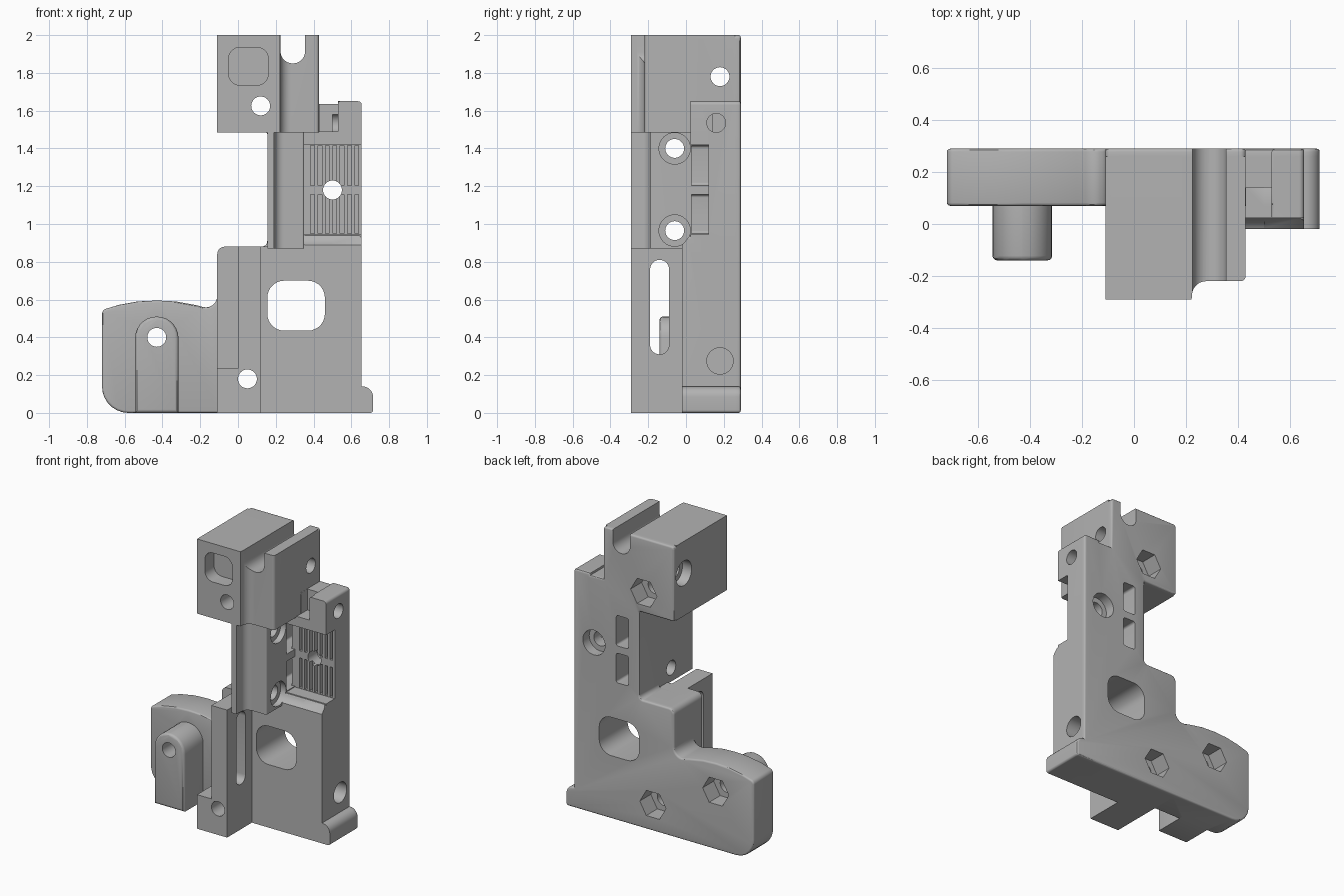
import bpy, bmesh, math
from mathutils import Vector

cube = bpy.data.objects.get("Cube")
if cube:
    bpy.data.objects.remove(cube, do_unlink=True)

grey = bpy.data.materials.new("plain grey")
grey.use_nodes = True
COLOUR = (0.45, 0.45, 0.45, 1)
grey.diffuse_color = COLOUR
grey.node_tree.nodes["Principled BSDF"].inputs["Base Color"].default_value = COLOUR


def rounded(points, steps=7):
    """Round each (u, v, radius) corner that has a radius."""
    out = []
    for i, p in enumerate(points):
        c = Vector(p[:2])
        r = p[2] if len(p) > 2 else 0
        if not r:
            out.append(c)
            continue
        a = (Vector(points[i - 1][:2]) - c).normalized()
        b = (Vector(points[(i + 1) % len(points)][:2]) - c).normalized()
        half = a.angle(b) / 2
        centre = c + (a + b).normalized() * r / math.sin(half)
        start = c + a * r / math.tan(half) - centre
        end = c + b * r / math.tan(half) - centre
        turn = math.atan2(start.x * end.y - start.y * end.x, start.dot(end))
        for k in range(steps + 1):
            t = turn * k / steps
            out.append(centre + Vector((start.x * math.cos(t) - start.y * math.sin(t),
                                        start.x * math.sin(t) + start.y * math.cos(t))))
    return out


def rect(u0, u1, v0, v1, r=0):
    return [(u0, v0, r), (u1, v0, r), (u1, v1, r), (u0, v1, r)]


def circle(u, v, r, n=32):
    return [(u + r * math.cos(math.tau * i / n), v + r * math.sin(math.tau * i / n))
            for i in range(n)]


def prism(name, points, axis, lo, hi, bevel=0):
    """Extrude a profile along an axis."""
    place = {"x": lambda u, v, t: (t, u, v),
             "y": lambda u, v, t: (u, t, v),
             "z": lambda u, v, t: (u, v, t)}[axis]
    bm = bmesh.new()
    face = bm.faces.new([bm.verts.new(place(u, v, lo)) for u, v in rounded(points)])
    ext = bmesh.ops.extrude_face_region(bm, geom=[face])
    shift = Vector(place(0, 0, hi - lo))
    bmesh.ops.translate(bm, vec=shift,
                        verts=[g for g in ext["geom"] if isinstance(g, bmesh.types.BMVert)])
    bmesh.ops.recalc_face_normals(bm, faces=bm.faces)
    if bevel:
        rims = [e for f in bm.faces if abs(f.normal.dot(shift.normalized())) > 0.9
                for e in f.edges]
        bmesh.ops.bevel(bm, geom=list(set(rims)), offset=bevel, segments=3,
                        profile=0.5, affect="EDGES")
    mesh = bpy.data.meshes.new(name)
    bm.to_mesh(mesh)
    bm.free()
    mesh.materials.append(grey)
    ob = bpy.data.objects.new(name, mesh)
    bpy.context.collection.objects.link(ob)
    return ob


def combine(target, other, operation):
    mod = target.modifiers.new("combine", "BOOLEAN")
    mod.operation, mod.solver, mod.object = operation, "EXACT", other
    bpy.context.view_layer.objects.active = target
    bpy.ops.object.modifier_apply(modifier=mod.name)
    bpy.data.objects.remove(other, do_unlink=True)


# Back plate with the whole outline: foot, tab, head, neck and wing
body = prism("bracket_body", [
    (-.72, 0, .14), (.715, 0, .015), (.715, .14, .055), (.655, .14), (.655, 1.65, .02),
    (.53, 1.65), (.53, 1.635), (.43, 1.635), (.43, 2, .02), (-.11, 2, .02),
    (-.11, 1.485, .01), (.155, 1.485, .01), (.155, .88, .03), (-.11, .88, .04),
    (-.11, .54, .06), (-.22, .57), (-.33, .59), (-.43, .595), (-.53, .59),
    (-.63, .572), (-.72, .545, .03)], "y", .07, .29, .012)

# Parts standing forward of the plate
solids = [
    prism("lower_body", [(-.11, 0), (.715, 0, .015), (.715, .14, .055), (.655, .14),
                         (.655, .94, .02), (.17, .94), (.17, .88), (-.11, .88, .04)],
          "y", -.02, .26),
    prism("upper_body", [(.17, .85), (.655, .85), (.655, 1.65, .02), (.53, 1.65, .01),
                         (.53, 1.49), (.17, 1.49)], "y", .025, .26),
    prism("column", [(.155, -.29), (.19, -.29), (.195, -.19, .05), (.35, -.19, .01),
                     (.35, .25), (.155, .25)], "z", .87, 1.5),
    prism("head", [(-.11, -.29), (.222, -.29), (.226, -.22, .055), (.43, -.22, .02),
                   (.43, .26), (-.11, .26)], "z", 1.485, 2),
    prism("front_block", [(-.11, 0), (.12, 0), (.12, .88), (0, .88),
                          (0, .235), (-.11, .235)], "y", -.29, .05),
    prism("wing_boss", [(-.545, 0), (-.315, 0), (-.315, .51, .114), (-.545, .51, .114)],
          "y", -.14, .12, .018),
]
for solid in solids:
    combine(body, solid, "UNION")

cuts = [
    # Groove in the head, shallow front pocket and side slot
    prism("groove", [(.225, 2.1), (.225, 1.85, .064), (.355, 1.85, .064), (.355, 2.1)],
          "y", -.4, .4),
    prism("head_pocket", rect(-.05, .16, 1.735, 1.935, .06), "y", -.4, -.19),
    prism("block_slot", rect(-.19, -.09, .31, .81, .049), "x", -.2, .2),
    # Large rounded window
    prism("large_window", rect(.155, .46, .435, .70, .09), "y", -.4, .4),
    # Toothed pocket, open to the side, and the recess beside the tab
    prism("tooth_pocket", rect(.35, .8, .945, 1.42), "y", -.1, .12),
    prism("ledge_slope", [(-.1, .88), (-.02, .89), (.026, .945), (.026, 1), (-.1, 1)],
          "x", .351, .8),
    prism("tab_recess", rect(.431, .53, 1.49, 1.8), "y", -.1, .14),
    # Side holes
    prism("side_hole", circle(.16, 1.535, .05), "x", .5, .8),
    prism("low_side_hole", circle(.18, .275, .07), "x", .5, .8),
    prism("head_cross_hole", circle(.18, 1.78, .05), "x", -.3, .6),
    prism("head_cross_bore", circle(.18, 1.78, .085), "x", -.3, -.04),
    # Bored hole behind the teeth
    prism("tooth_hole", circle(.5, 1.18, .05), "y", -.1, .4),
    prism("tooth_bore", circle(.5, 1.18, .085), "y", .22, .4),
]
# Column screw holes with counterbores
for z in (.965, 1.40):
    cuts.append(prism("column_hole", circle(-.06, z, .05), "x", .1, .5))
    cuts.append(prism("column_bore", circle(-.06, z, .083), "x", .31, .5))
# Belt windows from the back into the toothed pocket
for z0, z1 in ((.95, 1.155), (1.205, 1.415)):
    cuts.append(prism("belt_window", rect(.235, .33, z0, z1, .015), "y", .03, .4))
    cuts.append(prism("belt_opening", rect(.28, .37, z0, z1), "y", .03, .12))
    # Grooves between the teeth
    for i in range(7):
        x = .385 + .039 * i
        cuts.append(prism("tooth_gap", rect(x, x + .02, z0, z1), "y", .05, .15))
# Bolt holes with hexagonal nut traps at the back
for x, z in ((.12, 1.625), (.05, .18), (-.43, .40)):
    cuts.append(prism("bolt_hole", circle(x, z, .05), "y", -.4, .4))
    cuts.append(prism("nut_trap", circle(x, z, .1, 6), "y", .17, .4))
for cut in cuts:
    combine(body, cut, "DIFFERENCE")

bpy.ops.object.select_all(action="DESELECT")
body.select_set(True)
bpy.context.view_layer.objects.active = body
bpy.ops.object.shade_smooth_by_angle(angle=math.radians(30))
